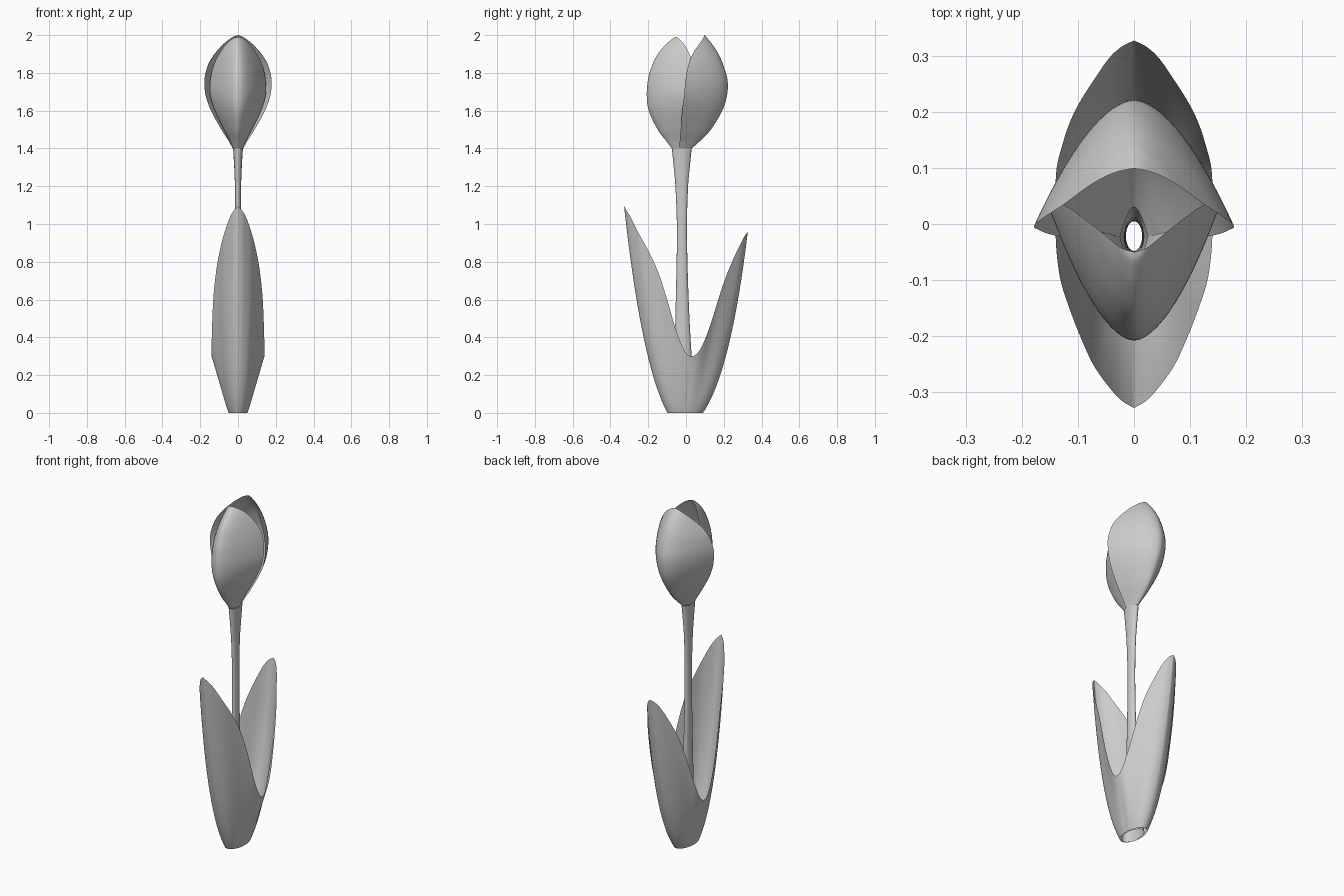
import bpy, bmesh
from math import sin, cos, pi, atan2
from mathutils import Vector

if "Cube" in bpy.data.objects:
    bpy.data.objects.remove(bpy.data.objects["Cube"])


def smooth_rows(keys, n=5):
    """Catmull-Rom interpolation through the key rows."""
    k = [Vector(r) for r in keys]
    k = [k[0] * 2 - k[1]] + k + [k[-1] * 2 - k[-2]]
    rows = []
    for a, b, c, d in zip(k, k[1:], k[2:], k[3:]):
        for i in range(n):
            t = i / n
            rows.append(b + (c - a) * (t / 2)
                        + (a * 2 - b * 5 + c * 4 - d) * (t * t / 2)
                        + (b * 3 - a - c * 3 + d) * (t ** 3 / 2))
    return rows + [k[-2]]


def skin(name, grid, flip=False, closed=False):
    """Make a smooth surface from rows of points."""
    bm = bmesh.new()
    vs = [[bm.verts.new(p) for p in row] for row in grid]
    m = len(vs[0])
    for lo, hi in zip(vs, vs[1:]):
        for j in range(m if closed else m - 1):
            q = [lo[j], lo[(j + 1) % m], hi[(j + 1) % m], hi[j]]
            bm.faces.new(q[::-1] if flip else q)
    bmesh.ops.remove_doubles(bm, verts=bm.verts, dist=1e-5)
    for f in bm.faces:
        f.smooth = True
    me = bpy.data.meshes.new(name)
    bm.to_mesh(me)
    bm.free()
    ob = bpy.data.objects.new(name, me)
    bpy.context.collection.objects.link(ob)


def petal(name, keys, back, cols=14):
    """Keeled petal; each key is height, half width, keel y, edge y."""
    grid = []
    for z, w, yc, ye in smooth_rows(keys):
        grid.append([(max(w, 0) * j / cols,
                      yc + (ye - yc) * abs(j / cols) ** 1.75, z)
                     for j in range(-cols, cols + 1)])
    skin(name, grid, flip=back)


# Leaves: one cup with a wavy rim, from front tip over the side valley to back tip
rim = smooth_rows([
    (0, -.328, 1.095), (.023, -.314, 1.07), (.045, -.29, 1.03), (.073, -.25, .95),
    (.098, -.195, .85), (.117, -.145, .74), (.131, -.10, .6), (.138, -.05, .43),
    (.14, -.005, .325), (.14, .03, .3), (.14, .068, .325), (.137, .105, .4),
    (.128, .14, .5), (.116, .177, .62), (.098, .215, .73), (.068, .262, .84),
    (.044, .296, .91), (.022, .316, .945), (0, .327, .96)])
rim += [Vector((-p.x, p.y, p.z)) for p in rim[-2:0:-1]]
columns = []
for r in rim:
    dy = r.y - .03
    a = atan2(abs(r.x) / .14, abs(dy) / .33)
    side, end = (1 if r.x >= 0 else -1), (1 if dy > 0 else -1)
    b = Vector((.05 * sin(a) * side, -.004 + .094 * cos(a) * end, 0))
    bulge = Vector((.03 * sin(2 * a) * side,
                    (.095 if dy > 0 else -.085) * cos(a), 0))
    c = b.lerp(r, .23) + bulge
    columns.append([b * (1 - t) ** 2 + c * (2 * t * (1 - t)) + r * t * t
                    for t in (i / 24 for i in range(25))])
skin("leaves", list(zip(*columns)), closed=True)

# Hollow stem: height, half width, front y, back y
stem = []
for z, w, y0, y1 in smooth_rows([
        (0, .045, -.09, .07), (.15, .032, -.072, .045), (.3, .024, -.062, .03),
        (.6, .018, -.054, .014), (.95, .0145, -.048, .005), (1.18, .016, -.055, .01),
        (1.3, .02, -.065, .02), (1.4, .026, -.075, .03)]):
    stem.append([(w * sin(a), (y0 + y1) / 2 - (y1 - y0) / 2 * cos(a), z)
                 for a in (2 * pi * i / 24 for i in range(24))])
skin("stem", stem, closed=True)

# Petals: the back one wraps around the front one
petal("front_petal", [
    (1.4, .025, -.075, -.022), (1.44, .042, -.105, -.018), (1.5, .074, -.15, -.01),
    (1.6, .122, -.197, .005), (1.69, .148, -.208, .02), (1.78, .144, -.198, .034),
    (1.85, .125, -.175, .034), (1.9, .10, -.149, .018), (1.945, .07, -.112, -.005),
    (1.97, .045, -.085, -.025), (1.985, .022, -.065, -.043), (1.99, 0, -.05, -.05)],
    False)
petal("back_petal", [
    (1.4, .028, .03, -.035), (1.44, .05, .075, -.033), (1.5, .088, .132, -.028),
    (1.6, .143, .192, -.02), (1.68, .171, .217, -.01), (1.76, .178, .22, -.003),
    (1.84, .16, .198, .012), (1.9, .125, .172, .035), (1.95, .08, .14, .068),
    (1.975, .05, .12, .085), (1.992, .023, .106, .095), (2.0, 0, .099, .099)],
    True)
